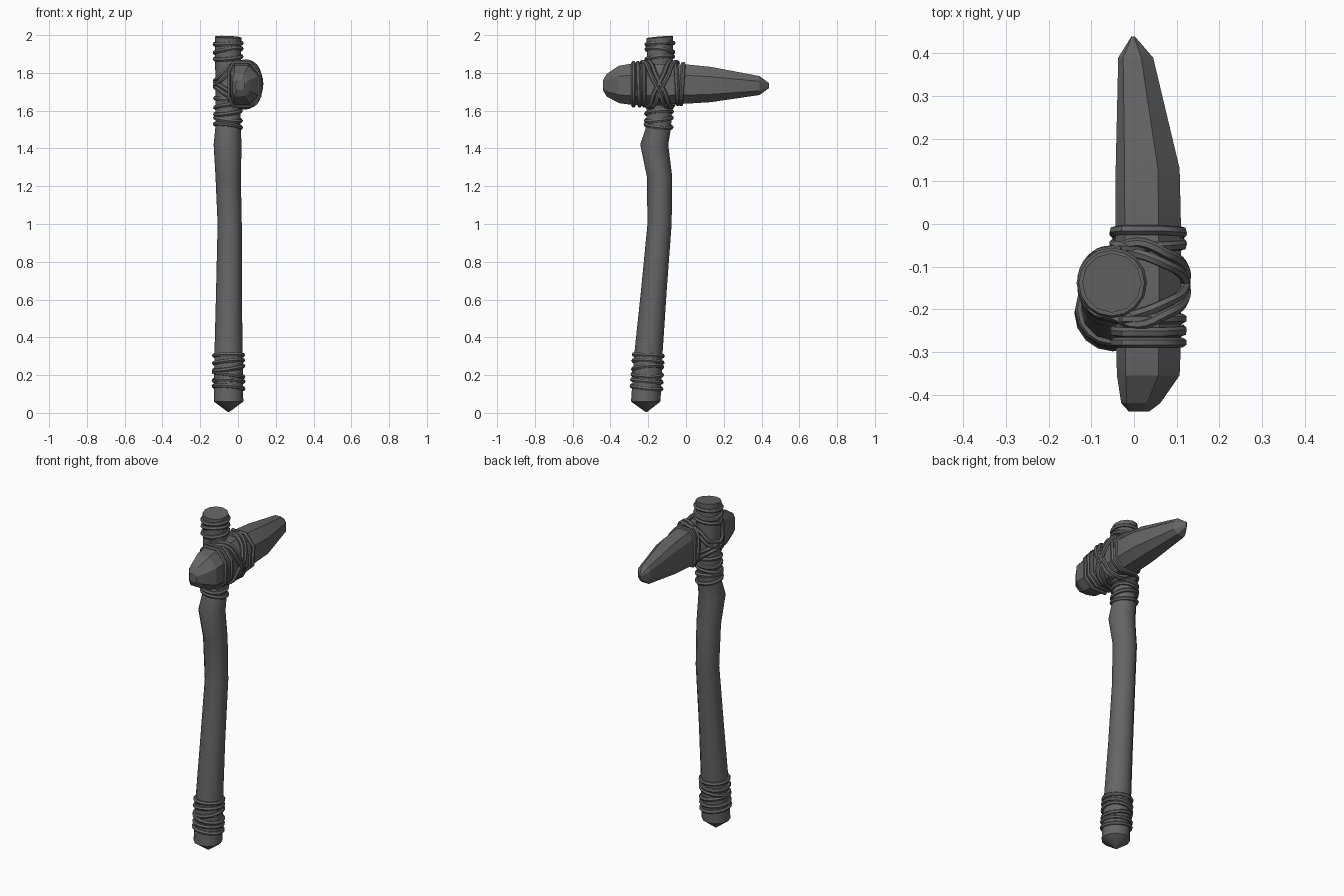
import bpy, bmesh, math, random
from mathutils import Vector

random.seed(4)
cube = bpy.data.objects.get("Cube")
if cube:
    bpy.data.objects.remove(cube, do_unlink=True)

grey = bpy.data.materials.new("dark grey")
grey.use_nodes = True
colour = (0.13, 0.13, 0.13, 1)
grey.diffuse_color = colour
grey.node_tree.nodes["Principled BSDF"].inputs["Base Color"].default_value = colour


def add_mesh(name, mesh, angle):
    ob = bpy.data.objects.new(name, mesh)
    bpy.context.collection.objects.link(ob)
    mesh.materials.clear()
    mesh.materials.append(grey)
    bpy.ops.object.select_all(action="DESELECT")
    bpy.context.view_layer.objects.active = ob
    ob.select_set(True)
    bpy.ops.object.shade_smooth_by_angle(angle=math.radians(angle))
    return ob


def loft(name, sections, angle):
    """Skin a list of point loops and cap both ends."""
    bm = bmesh.new()
    loops = [[bm.verts.new(p) for p in s] for s in sections]
    n = len(loops[0])
    for a, b in zip(loops, loops[1:]):
        for i in range(n):
            j = (i + 1) % n
            bm.faces.new((a[i], a[j], b[j], b[i]))
    bm.faces.new(loops[0])
    bm.faces.new(loops[-1])
    bmesh.ops.recalc_face_normals(bm, faces=bm.faces)
    mesh = bpy.data.meshes.new(name)
    bm.to_mesh(mesh)
    bm.free()
    return add_mesh(name, mesh, angle)


def cord(name, points, depth=0.012, smooth=False):
    """Closed cord swept along points."""
    cu = bpy.data.curves.new(name, "CURVE")
    cu.dimensions = "3D"
    cu.bevel_depth = depth
    cu.bevel_resolution = 1
    cu.resolution_u = 4
    sp = cu.splines.new("BEZIER" if smooth else "POLY")
    sp.use_cyclic_u = True
    if smooth:
        sp.bezier_points.add(len(points) - 1)
        for bp, p in zip(sp.bezier_points, points):
            bp.co = p
            bp.handle_left_type = bp.handle_right_type = "AUTO"
    else:
        sp.points.add(len(points) - 1)
        for q, p in zip(sp.points, points):
            q.co = (*p, 1)
    tmp = bpy.data.objects.new(name + "_path", cu)
    bpy.context.collection.objects.link(tmp)
    dg = bpy.context.evaluated_depsgraph_get()
    mesh = bpy.data.meshes.new_from_object(tmp.evaluated_get(dg))
    bpy.data.objects.remove(tmp, do_unlink=True)
    return add_mesh(name, mesh, 50)


# Crooked wooden handle: z, x, y, radius
SPINE = [(0.005, -0.05, -0.21, 0.004), (0.06, -0.05, -0.213, 0.078),
         (0.3, -0.05, -0.2, 0.075), (0.65, -0.048, -0.17, 0.068),
         (1.0, -0.044, -0.14, 0.064), (1.25, -0.052, -0.14, 0.067),
         (1.42, -0.055, -0.168, 0.074), (1.51, -0.053, -0.146, 0.067),
         (1.65, -0.053, -0.14, 0.066), (1.99, -0.052, -0.138, 0.07)]


def spine_at(z):
    for a, b in zip(SPINE, SPINE[1:]):
        if z <= b[0]:
            t = (z - a[0]) / (b[0] - a[0])
            return [p + (q - p) * t for p, q in zip(a, b)]
    return SPINE[-1]


def handle_ring(z, grow, n=12, tilt=(0, 0)):
    _, x, y, r = spine_at(z)
    pts = []
    for i in range(n):
        c, s = math.cos(math.tau * i / n), math.sin(math.tau * i / n)
        pts.append((x + (r + grow) * c, y + (r + grow) * s,
                    z + tilt[0] * c + tilt[1] * s))
    return pts


sections = [handle_ring(s[0], 0) for s in SPINE]
sections[-1] = handle_ring(1.99, 0, tilt=(-0.003, 0.006))
loft("handle", sections, 40)

# Wrapped cords on the handle: low grip, below the stone, above the stone
for name, start, end, count in (("grip_cord", 0.135, 0.305, 6),
                                ("lower_cord", 1.52, 1.66, 5),
                                ("upper_cord", 1.88, 1.955, 3)):
    for i in range(count):
        z = start + (end - start) * i / (count - 1)
        tilt = (random.uniform(-0.014, 0.014), random.uniform(-0.01, 0.01))
        cord(f"{name}_{i + 1}", handle_ring(z, 0.001, 16, tilt))

# Faceted stone head: y, x min, x max, z min, z max
STONE = [(-0.44, -0.012, 0.035, 1.71, 1.76), (-0.42, -0.03, 0.062, 1.675, 1.795),
         (-0.355, -0.04, 0.107, 1.64, 1.838), (-0.28, -0.042, 0.11, 1.63, 1.85),
         (0.0, -0.043, 0.11, 1.637, 1.845), (0.13, -0.043, 0.107, 1.645, 1.832),
         (0.39, -0.037, 0.045, 1.683, 1.783), (0.44, -0.006, 0.002, 1.72, 1.745)]
OUTLINE = [(0.12, 0.0), (0.68, 0.0), (1, 0.22), (1, 0.72),
           (0.66, 1), (0.14, 1), (0, 0.8), (0, 0.2)]


def stone_ring(s, grow=0, lean=0):
    y, x0, x1, z0, z1 = s
    return [(x0 - grow + (x1 - x0 + 2 * grow) * u, y + lean * (v - 0.5),
             z0 - grow + (z1 - z0 + 2 * grow) * v) for u, v in OUTLINE]


loft("stone_head", [stone_ring(s) for s in STONE], 22)

# Cords wound round the stone on both sides of the handle
for i, y in enumerate((-0.278, -0.25, -0.222, -0.048, -0.02)):
    lean = random.uniform(-0.014, 0.014)
    cord(f"stone_cord_{i + 1}", stone_ring((y, *STONE[3 if y < -0.14 else 4][1:]), 0.003, lean))

# Crossed lashings tying the stone to the handle
LASH = [(-0.122, 0.0, 1.73), (-0.095, 0.062, 1.755), (-0.045, 0.078, 1.805),
        (0.01, 0.07, 1.853), (0.075, 0.045, 1.85), (0.114, 0.02, 1.79),
        (0.114, -0.03, 1.69), (0.08, -0.05, 1.632), (0.0, -0.07, 1.628),
        (-0.05, -0.077, 1.675), (-0.1, -0.058, 1.71)]
for name, side in (("first", 1), ("second", -1)):
    for k in range(2):
        shift = 0.026 * k
        pts = [Vector((x, -0.14 + side * (y + (shift if x > 0 else 0)),
                       z + (shift if x < -0.02 else 0))) for x, y, z in LASH]
        cord(f"{name}_lashing_{k + 1}", pts, 0.012, smooth=True)
